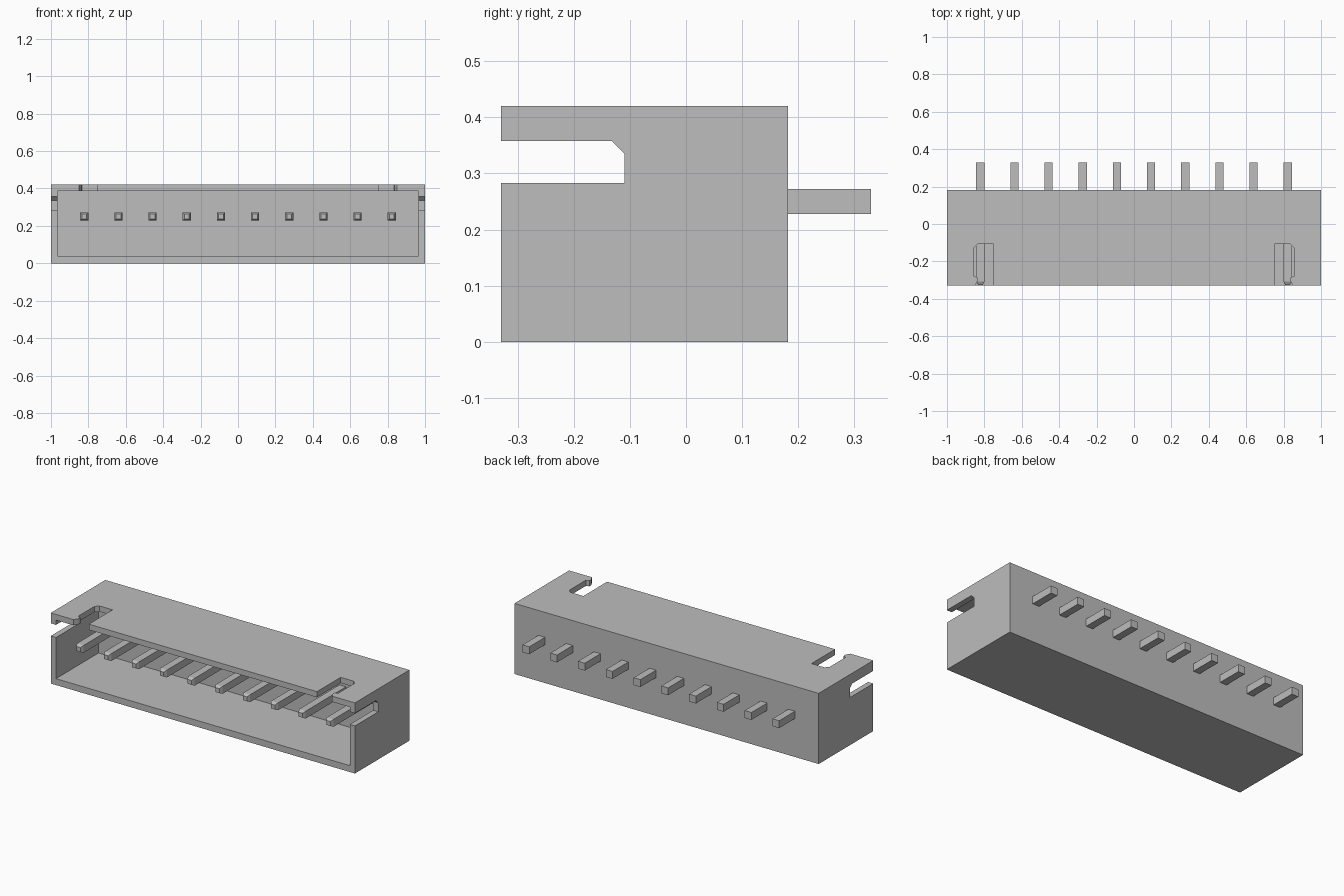
import bpy, bmesh

cube = bpy.data.objects.get("Cube")
if cube:
    bpy.data.objects.remove(cube, do_unlink=True)

# One plain grey for the whole model
GREY = (0.51, 0.51, 0.51, 1.0)
grey = bpy.data.materials.new("light grey")
grey.use_nodes = True
grey.diffuse_color = GREY
bsdf = next(n for n in grey.node_tree.nodes if n.type == 'BSDF_PRINCIPLED')
bsdf.inputs["Base Color"].default_value = GREY


def finish(name, bm):
    bmesh.ops.recalc_face_normals(bm, faces=bm.faces[:])
    me = bpy.data.meshes.new(name)
    bm.to_mesh(me)
    bm.free()
    me.materials.append(grey)
    ob = bpy.data.objects.new(name, me)
    bpy.context.scene.collection.objects.link(ob)
    return ob


def prism(name, points, offset):
    """Extrude a closed outline along an offset vector."""
    bm = bmesh.new()
    face = bm.faces.new([bm.verts.new(p) for p in points])
    new = bmesh.ops.extrude_face_region(bm, geom=[face])["geom"]
    bmesh.ops.translate(bm, vec=offset,
                        verts=[v for v in new if isinstance(v, bmesh.types.BMVert)])
    return finish(name, bm)


def box(name, x0, x1, y0, y1, z0, z1):
    return prism(name, [(x0, y0, z0), (x1, y0, z0), (x1, y1, z0), (x0, y1, z0)],
                 (0, 0, z1 - z0))


def cut(target, cutter):
    cutter.hide_render = True
    mod = target.modifiers.new("cut", 'BOOLEAN')
    mod.operation = 'DIFFERENCE'
    mod.solver = 'EXACT'
    mod.object = cutter
    bpy.context.view_layer.objects.active = target
    bpy.ops.object.modifier_apply(modifier=mod.name)
    bpy.data.objects.remove(cutter, do_unlink=True)


FRONT, BACK, HEIGHT = -0.33, 0.182, 0.42
OPEN = FRONT - 0.05

# Shell with its front cavity
housing = box("housing", -1, 1, FRONT, BACK, 0, HEIGHT)
cut(housing, box("cavity_cutter", -0.966, 0.966, OPEN, 0.07, 0.038, 0.386))

# Slots in the side walls, and barbed slots in the top wall
side_slot = [(OPEN, 0.283), (-0.11, 0.283), (-0.11, 0.336), (-0.132, 0.358), (OPEN, 0.358)]
top_slot = [(0.75, OPEN), (0.75, -0.107), (0.835, -0.107), (0.855, -0.127),
            (0.855, -0.28), (0.836, -0.286), (0.836, -0.305), (0.85, FRONT), (0.85, OPEN)]
for s in (-1, 1):
    cut(housing, prism("side_cutter", [(s * 0.95, y, z) for y, z in side_slot],
                       (s * 0.1, 0, 0)))
    cut(housing, prism("top_cutter", [(s * x, y, 0.37) for x, y in top_slot],
                       (0, 0, 0.1)))

# Row of ten square pins with tapered front tips
COUNT, PITCH, HALF, PIN_Z = 10, 0.1826, 0.022, 0.25
for i in range(COUNT):
    x = (i - (COUNT - 1) / 2) * PITCH
    bm = bmesh.new()
    rings = []
    for y, h in ((-0.325, 0.013), (-0.308, HALF), (0.33, HALF)):
        rings.append([bm.verts.new((x + a * h, y, PIN_Z + b * h))
                      for a, b in ((-1, -1), (1, -1), (1, 1), (-1, 1))])
    bm.faces.new(rings[0])
    bm.faces.new(rings[-1])
    for lo, hi in zip(rings, rings[1:]):
        for k in range(4):
            n = (k + 1) % 4
            bm.faces.new((lo[k], lo[n], hi[n], hi[k]))
    finish(f"pin_{i + 1}", bm)
